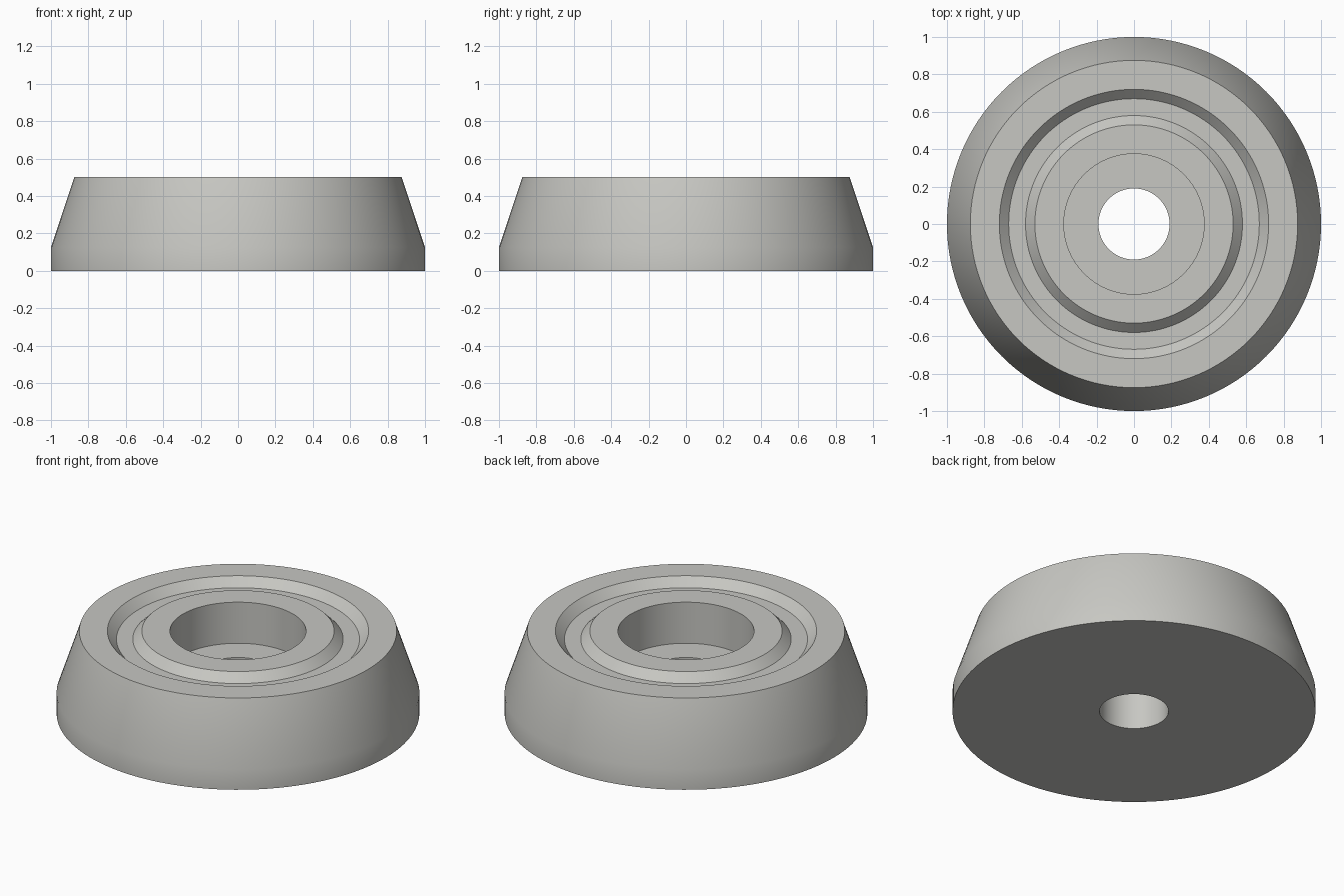
import bpy, bmesh, math

if "Cube" in bpy.data.objects:
    bpy.data.objects.remove(bpy.data.objects["Cube"])

SEGMENTS = 128

# Half section of the foot as (radius, height), listed from the base outwards
PROFILE = [
    (0.19, 0.0), (1.0, 0.0),                  # flat base
    (1.0, 0.125), (0.875, 0.5),               # short rim, tapered side
    (0.72, 0.5), (0.67, 0.45),                # outer groove wall
    (0.58, 0.45), (0.53, 0.5),                # groove floor, inner wall
    (0.375, 0.5), (0.375, 0.25),              # counterbore
    (0.19, 0.25),                             # counterbore floor and through hole
]


def revolve(name, profile, material):
    """Turn a closed half section around the z axis."""
    bm = bmesh.new()
    rings = []
    for r, z in profile:
        angles = [2 * math.pi * i / SEGMENTS for i in range(SEGMENTS)]
        rings.append([bm.verts.new((r * math.cos(a), r * math.sin(a), z)) for a in angles])
    for k, ring in enumerate(rings):
        nxt = rings[(k + 1) % len(rings)]
        for i in range(SEGMENTS):
            j = (i + 1) % SEGMENTS
            bm.faces.new((ring[i], ring[j], nxt[j], nxt[i]))
    bmesh.ops.recalc_face_normals(bm, faces=bm.faces)
    mesh = bpy.data.meshes.new(name)
    bm.to_mesh(mesh)
    bm.free()
    mesh.materials.append(material)
    obj = bpy.data.objects.new(name, mesh)
    bpy.context.collection.objects.link(obj)
    return obj


grey = bpy.data.materials.new("warm_grey")
grey.diffuse_color = (0.57, 0.57, 0.54, 1.0)
grey.use_nodes = True
grey.node_tree.nodes["Principled BSDF"].inputs["Base Color"].default_value = grey.diffuse_color

# Round foot with a ring groove and a counterbored hole
foot = revolve("round_foot", PROFILE, grey)
bpy.context.view_layer.objects.active = foot
foot.select_set(True)
bpy.ops.object.shade_smooth_by_angle(angle=math.radians(30))
